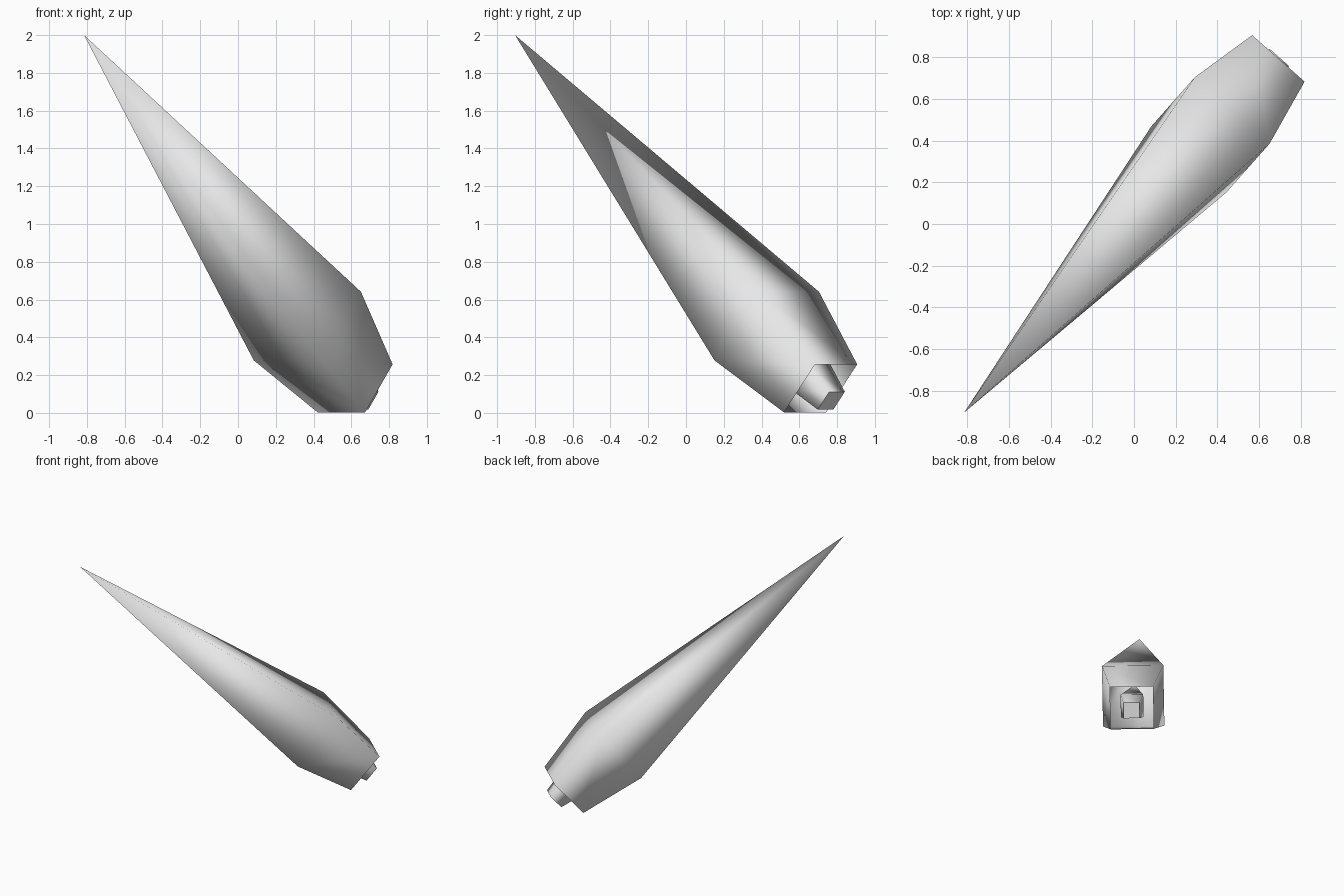
import bpy
import bmesh
from mathutils import Matrix, Vector

cube = bpy.data.objects.get("Cube")
if cube:
    bpy.data.objects.remove(cube, do_unlink=True)

# One plain grey material
grey = bpy.data.materials.new("plain grey")
grey.use_nodes = True
colour = (0.8, 0.8, 0.8, 1.0)
grey.diffuse_color = colour
grey.node_tree.nodes["Principled BSDF"].inputs["Base Color"].default_value = colour

# Frame of the leaning spike: local z runs from the tip to the blunt end
tip = Vector((-0.815, -0.905, 2.0))
end = Vector((0.62, 0.7125, 0.13))
length = (end - tip).length
axis = (end - tip).normalized()
side = Vector((-axis.y, axis.x, 0)).normalized()
up = side.cross(axis)
if up.z < 0:
    side, up = -side, -up
frame = Matrix((side, up, axis)).transposed().to_4x4()
frame.translation = tip


def spike(name, start, scale, capped):
    """Square spike: point, widest ring, then a narrower end ring."""
    bm = bmesh.new()
    point = bm.verts.new((0, 0, start))
    rings = []
    for half, along in ((0.24, length - 0.504), (0.168, length)):
        rings.append([bm.verts.new((x * half * scale, y * half * scale, start + along * scale))
                      for x, y in ((-1, -1), (1, -1), (1, 1), (-1, 1))])
    wide, narrow = rings
    for i in range(4):
        j = (i + 1) % 4
        bm.faces.new((point, wide[j], wide[i]))
        bm.faces.new((wide[i], wide[j], narrow[j], narrow[i]))
    for f in bm.faces:
        f.smooth = True
    if capped:
        cap = bm.faces.new(narrow)
        for e in cap.edges:
            e.smooth = False
    bm.transform(frame)
    bmesh.ops.recalc_face_normals(bm, faces=bm.faces[:])
    # Keep the shell's faces pointing away from the axis
    bm.faces.ensure_lookup_table()
    f = bm.faces[0]
    rel = f.calc_center_median() - tip
    if f.normal.dot(rel - axis * rel.dot(axis)) < 0:
        bmesh.ops.reverse_faces(bm, faces=bm.faces[:])
    mesh = bpy.data.meshes.new(name)
    bm.to_mesh(mesh)
    bm.free()
    mesh.materials.append(grey)
    obj = bpy.data.objects.new(name, mesh)
    bpy.context.collection.objects.link(obj)
    return obj


# Hollow outer shell, open at the blunt end
spike("outer_shell", 0.0, 1.0, False)

# Smaller copy inside, its end poking out of the opening
core_scale = 0.37
spike("inner_core", length + 0.1 - length * core_scale, core_scale, True)
